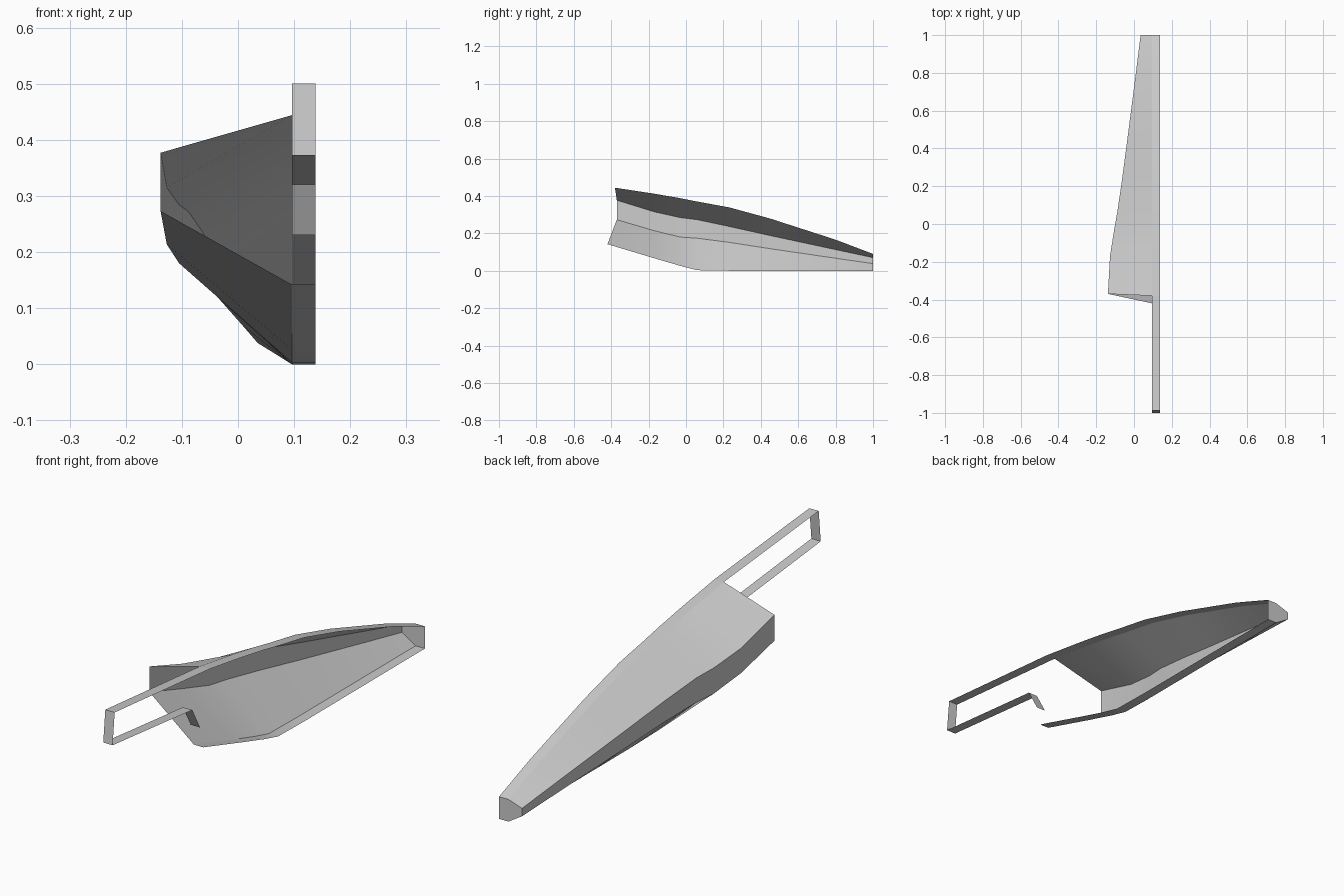
import bpy

if "Cube" in bpy.data.objects:
    bpy.data.objects.remove(bpy.data.objects["Cube"])

XI, XO = 0.096, 0.138   # inner and outer edge of the flat centre band

# y, side x, then heights: top, upper crease, lower crease, bottom
STATIONS = [
    (-0.37, -0.138, 0.444, 0.377, 0.273, 0.142),
    (-0.17, -0.127, 0.412, 0.315, 0.214, 0.067),
    (-0.03, -0.105, 0.388, 0.284, 0.180, 0.026),
    (0.06, -0.089, 0.370, 0.273, 0.174, 0.003),
    (0.23, -0.064, 0.339, 0.237, 0.152, 0.0),
    (0.45, -0.035, 0.279, 0.188, 0.118, 0.0),
    (0.80, 0.010, 0.166, 0.113, 0.067, 0.0),
    (1.00, 0.035, 0.090, 0.070, 0.038, 0.0),
]


def make_object(name, verts, faces):
    mesh = bpy.data.meshes.new(name)
    mesh.from_pydata(verts, [], faces)
    mesh.update()
    obj = bpy.data.objects.new(name, mesh)
    bpy.context.collection.objects.link(obj)
    bpy.ops.object.select_all(action='DESELECT')
    obj.select_set(True)
    bpy.context.view_layer.objects.active = obj
    bpy.ops.object.shade_smooth_by_angle(angle=0.3)
    return obj


def band(name, path):
    """Flat strip of the centre band following a (y, z) path."""
    verts = [(x, y, z) for y, z in path for x in (XI, XO)]
    faces = [(2 * i, 2 * i + 1, 2 * i + 3, 2 * i + 2) for i in range(len(path) - 1)]
    return make_object(name, verts, faces)


# Half body shell: band, sloping top, side wall, slanted belly, band
verts = []
for i, (y, x, top, up, low, bot) in enumerate(STATIONS):
    y_top, y_bot = (-0.38, -0.42) if i == 0 else (y, y)
    verts += [(XO, y_top, top), (XI, y_top, top), (x, y, up),
              (x, y, low), (XI, y_bot, bot), (XO, y_bot, bot)]
faces = []
for i in range(len(STATIONS) - 1):
    a, b = 6 * i, 6 * i + 6
    faces += [(a + k, a + k + 1, b + k + 1, b + k) for k in range(5)]
# Closed tail end; the front and the centre plane stay open
tail = 6 * (len(STATIONS) - 1)
faces.append(tuple(tail + k for k in range(6)))
make_object("body_shell", verts, faces)

# Handle loop
band("handle_band", [(-0.44, 0.23), (-0.49, 0.32), (-1.0, 0.372),
                     (-0.987, 0.5), (-0.38, 0.444)])
